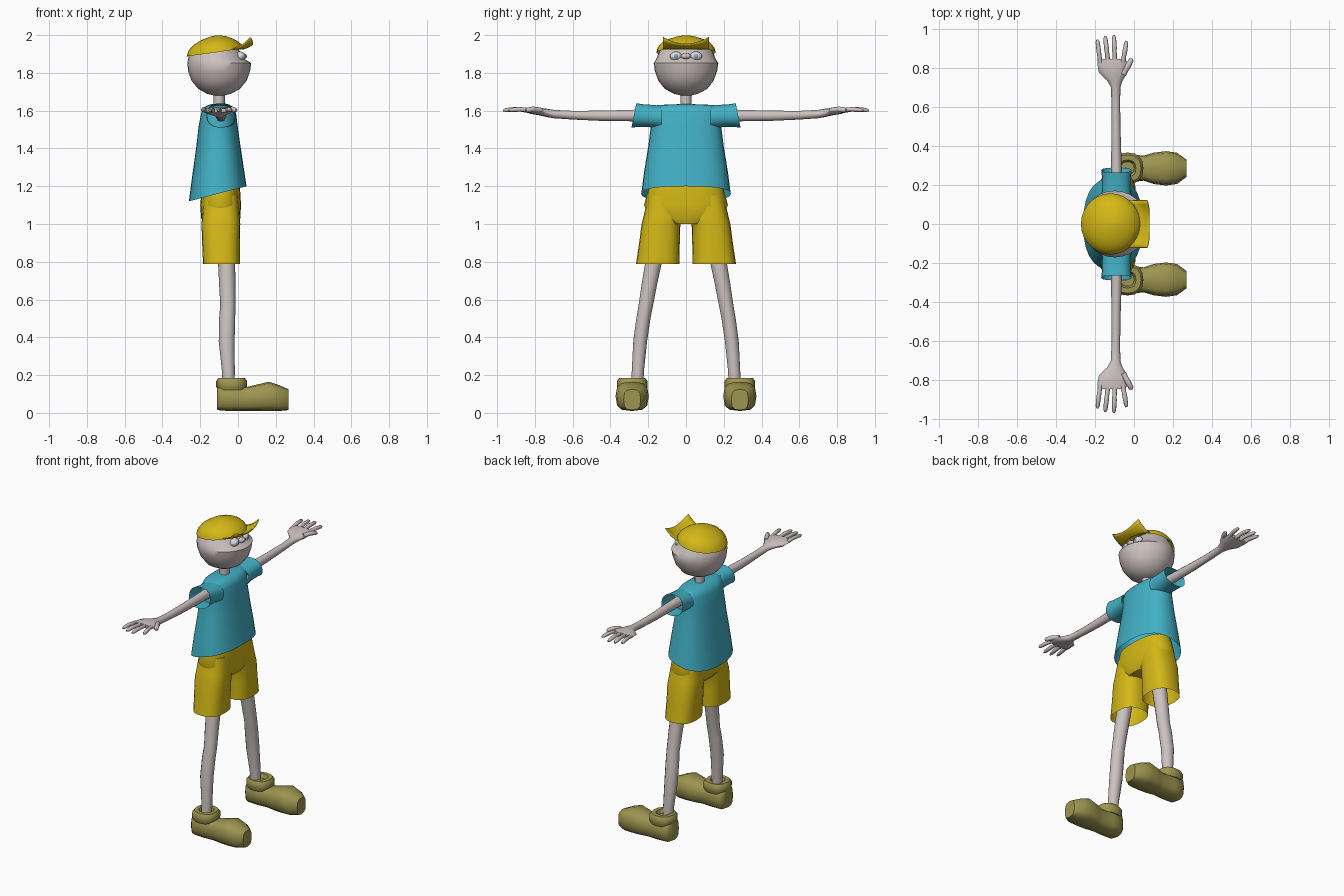
import bpy, bmesh, math
from mathutils import Vector

if "Cube" in bpy.data.objects:
    bpy.data.objects.remove(bpy.data.objects["Cube"])


def material(name, rgb):
    m = bpy.data.materials.new(name)
    m.diffuse_color = (*rgb, 1)
    m.use_nodes = True
    m.node_tree.nodes["Principled BSDF"].inputs["Base Color"].default_value = m.diffuse_color
    return m


SKIN = material("pale_skin", (0.61, 0.54, 0.53))
YELLOW = material("yellow_cloth", (0.66, 0.48, 0.008))
BLUE = material("blue_cloth", (0.055, 0.44, 0.57))
OLIVE = material("olive_leather", (0.34, 0.30, 0.08))
WHITE = material("eye_white", (0.68, 0.72, 0.72))
IRIS = material("iris_blue", (0.20, 0.42, 0.50))


def finish(name, bm, mat, angle=50):
    bmesh.ops.recalc_face_normals(bm, faces=bm.faces)
    me = bpy.data.meshes.new(name)
    bm.to_mesh(me)
    bm.free()
    me.materials.append(mat)
    me.shade_smooth()
    me.set_sharp_from_angle(angle=math.radians(angle))
    ob = bpy.data.objects.new(name, me)
    bpy.context.collection.objects.link(ob)
    return ob


def oval(n, p):
    """Unit superellipse; p=2 is a circle, larger is boxier."""
    f = lambda v: math.copysign(abs(v) ** (2 / p), v)
    return [(f(math.cos(2 * math.pi * i / n)), f(math.sin(2 * math.pi * i / n))) for i in range(n)]


def level(x0, x1, z0, z1, y0, y1, n=24, p=2.0):
    """Horizontal ring spanning x0..x1, y0..y1; height goes z0 (back) to z1 (front)."""
    return [Vector(((x0 + x1) / 2 + (x1 - x0) / 2 * a, (y0 + y1) / 2 + (y1 - y0) / 2 * b,
                    (z0 + z1) / 2 + (z1 - z0) / 2 * a)) for a, b in oval(n, p)]


def loft(name, rings, mat, start=True, end=True, angle=50):
    bm = bmesh.new()
    vs = [[bm.verts.new(c) for c in r] for r in rings]
    n = len(vs[0])
    for a, b in zip(vs, vs[1:]):
        for i in range(n):
            bm.faces.new((a[i], a[(i + 1) % n], b[(i + 1) % n], b[i]))
    if start:
        bm.faces.new(vs[0])
    if end:
        bm.faces.new(vs[-1])
    return finish(name, bm, mat, angle)


def ball(name, loc, scale, mat, seg=20):
    bm = bmesh.new()
    bmesh.ops.create_uvsphere(bm, u_segments=seg, v_segments=seg // 2, radius=1)
    for v in bm.verts:
        v.co = Vector(loc) + Vector([c * s for c, s in zip(v.co, scale)])
    return finish(name, bm, mat)


def across(y, x, z, rx, rz, n=12, p=2.0, lean=0.0):
    """Ring facing along y; lean pushes the bottom outward."""
    return [Vector((x + rx * a, y - lean * b, z + rz * b)) for a, b in oval(n, p)]


# Head: round jaw, cheek ridge, recessed eye area
head = [(1.681, -.13, -.07, .03), (1.69, -.165, -.035, .065), (1.715, -.21, .01, .112),
        (1.76, -.247, .047, .147), (1.81, -.264, .064, .165), (1.852, -.268, .07, .171),
        (1.872, -.265, .035, .158), (1.91, -.255, .015, .143), (1.95, -.225, -.02, .115)]
loft("head", [level(x0, x1, z, z, -r, r, 28) for z, x0, x1, r in head], SKIN)
loft("neck", [level(-.13, -.07, z, z, -.03, .03, 12) for z in (1.58, 1.72)], SKIN)
ball("nose", (.025, 0, 1.888), (.022, .028, .016), SKIN)
for s in (1, -1):
    ball("eye", (.01, s * .053, 1.888), (.028, .033, .025), WHITE)
    ball("iris", (.026, s * .053, 1.888), (.014, .017, .015), IRIS)

# Cap: tilted dome and upturned brim
dome = [(-.272, .032, 1.887, 1.93, .157), (-.262, .02, 1.918, 1.95, .15), (-.235, -.002, 1.948, 1.968, .13),
        (-.195, -.03, 1.973, 1.983, .095), (-.15, -.06, 1.991, 1.993, .05), (-.115, -.09, 1.999, 1.999, .013)]
loft("cap", [level(x0, x1, z0, z1, -r, r, 28) for x0, x1, z0, z1, r in dome], YELLOW, start=False)
bm = bmesh.new()
rows = []
for i in range(13):
    t = i / 6 - 1
    y = .12 * t
    xi = -.13 + math.sqrt(.157 ** 2 - y * y)
    xo = .077 - .012 * t ** 4
    row = []
    for j in range(6):
        v = j / 5
        row.append(bm.verts.new((xi + (xo - xi) * v, y, 1.93 + .012 * v + v * v * (.013 + .035 * t * t))))
    rows.append(row)
for a, b in zip(rows, rows[1:]):
    for j in range(5):
        bm.faces.new((a[j], a[j + 1], b[j + 1], b[j]))
brim = finish("cap_brim", bm, YELLOW)
brim.modifiers.new("thickness", 'SOLIDIFY').thickness = .006

# Shirt: open flared body, longer at the back
body = [(-.26, .045, 1.12, 1.20, .237), (-.243, .03, 1.25, 1.30, .222), (-.222, .012, 1.40, 1.42, .200),
        (-.208, -.002, 1.52, 1.52, .186), (-.195, -.01, 1.585, 1.585, .186), (-.18, -.02, 1.618, 1.618, .18),
        (-.155, -.045, 1.63, 1.63, .15), (-.145, -.055, 1.634, 1.634, .05)]
loft("shirt", [level(x0, x1, z0, z1, -r, r, 28, 2.4) for x0, x1, z0, z1, r in body], BLUE, start=False)

# Shorts seat
seat = [(1.0, -.17, 0, .10), (1.03, -.195, .012, .19), (1.1, -.2, .016, .222), (1.2, -.19, .01, .195)]
loft("shorts_seat", [level(x0, x1, z, z, -r, r, 24, 2.5) for z, x0, x1, r in seat], YELLOW)

for s in (1, -1):
    # Sleeves
    loft("sleeve", [across(s * y, -.09, z, rx, rz, 18, 2.3, s * lean) for y, z, rx, rz, lean in (
        (.13, 1.565, .078, .062, 0), (.19, 1.572, .073, .06, .003), (.24, 1.574, .074, .061, .01),
        (.276, 1.575, .078, .065, .013))], BLUE, start=False, end=False)

    # Shorts legs, open at the hem
    loft("shorts_leg", [level(x0, x1, z, z, s * y0, s * y1, 20, 2.6) for z, x0, x1, y0, y1 in (
        (.787, -.185, .01, .035, .265), (.9, -.19, .01, .033, .248), (1.0, -.193, .012, .03, .235),
        (1.04, -.19, .01, .01, .225), (1.15, -.18, 0, .01, .2))], YELLOW, start=False)

    # Legs
    loft("leg", [level(x0, x1, z, z, s * y0, s * y1, 14) for z, x0, x1, y0, y1 in (
        (.13, -.083, -.018, .225, .292), (.22, -.085, -.017, .222, .288), (.38, -.102, -.018, .205, .28),
        (.5, -.1, -.015, .187, .264), (.57, -.094, -.013, .173, .252), (.68, -.1, -.014, .152, .236),
        (.8, -.106, -.015, .126, .216), (1.0, -.11, -.015, .08, .19))], SKIN)

    # Shoes: foot lofted heel to toe, with a padded cuff
    foot = [(-.112, .235, .335, .02, .14), (-.095, .215, .355, .012, .15), (-.02, .213, .357, .01, .15),
            (.05, .222, .35, .01, .138), (.1, .205, .365, .01, .15), (.165, .197, .373, .01, .165),
            (.22, .205, .365, .01, .146), (.268, .24, .33, .015, .125)]
    loft("shoe", [[Vector((x, s * ((y0 + y1) / 2 + (y1 - y0) / 2 * a), (z0 + z1) / 2 + (z1 - z0) / 2 * b))
                   for a, b in oval(12, 3)] for x, y0, y1, z0, z1 in foot], OLIVE)
    cuff = [(.12, .0), (.14, .008), (.168, .008), (.184, -.004), (.184, -.03), (.16, -.04)]
    loft("shoe_cuff", [level(-.108 - g, .04 + g, z, z, s * (.212 - g), s * (.358 + g), 16, 2.4)
                       for z, g in cuff], OLIVE)

    # Arms and palms
    loft("arm", [across(s * y, x, z, rx, rz) for y, x, z, rx, rz in (
        (.15, -.09, 1.575, .03, .034), (.3, -.09, 1.574, .027, .03), (.45, -.092, 1.573, .024, .027),
        (.6, -.093, 1.576, .022, .023), (.7, -.094, 1.582, .024, .022), (.735, -.098, 1.588, .04, .022),
        (.775, -.107, 1.595, .073, .02), (.82, -.111, 1.6, .077, .017), (.845, -.113, 1.602, .07, .012))], SKIN)

    # Fingers and thumb: tapered tubes from knuckle to tip
    for name, bx, by, tx, ty, r in (("finger", -.172, .82, -.188, .945, .012), ("finger", -.133, .83, -.148, .963, .0125),
                                    ("finger", -.098, .83, -.103, .968, .0125), ("finger", -.058, .82, -.038, .938, .0125),
                                    ("thumb", -.055, .765, -.010, .848, .015)):
        a, b = Vector((bx, s * by, 1.6)), Vector((tx, s * ty, 1.602))
        d = (b - a).normalized()
        side = d.cross(Vector((0, 0, 1))).normalized()
        loft(name, [[a.lerp(b, t) + Vector((0, 0, .006 * math.sin(math.pi * t))) +
                     (side * u + Vector((0, 0, v))) * r * k for u, v in oval(8, 2)]
                    for t, k in ((0, 1), (.35, .9), (.55, 1), (.9, .85), (1, .4))], SKIN)
